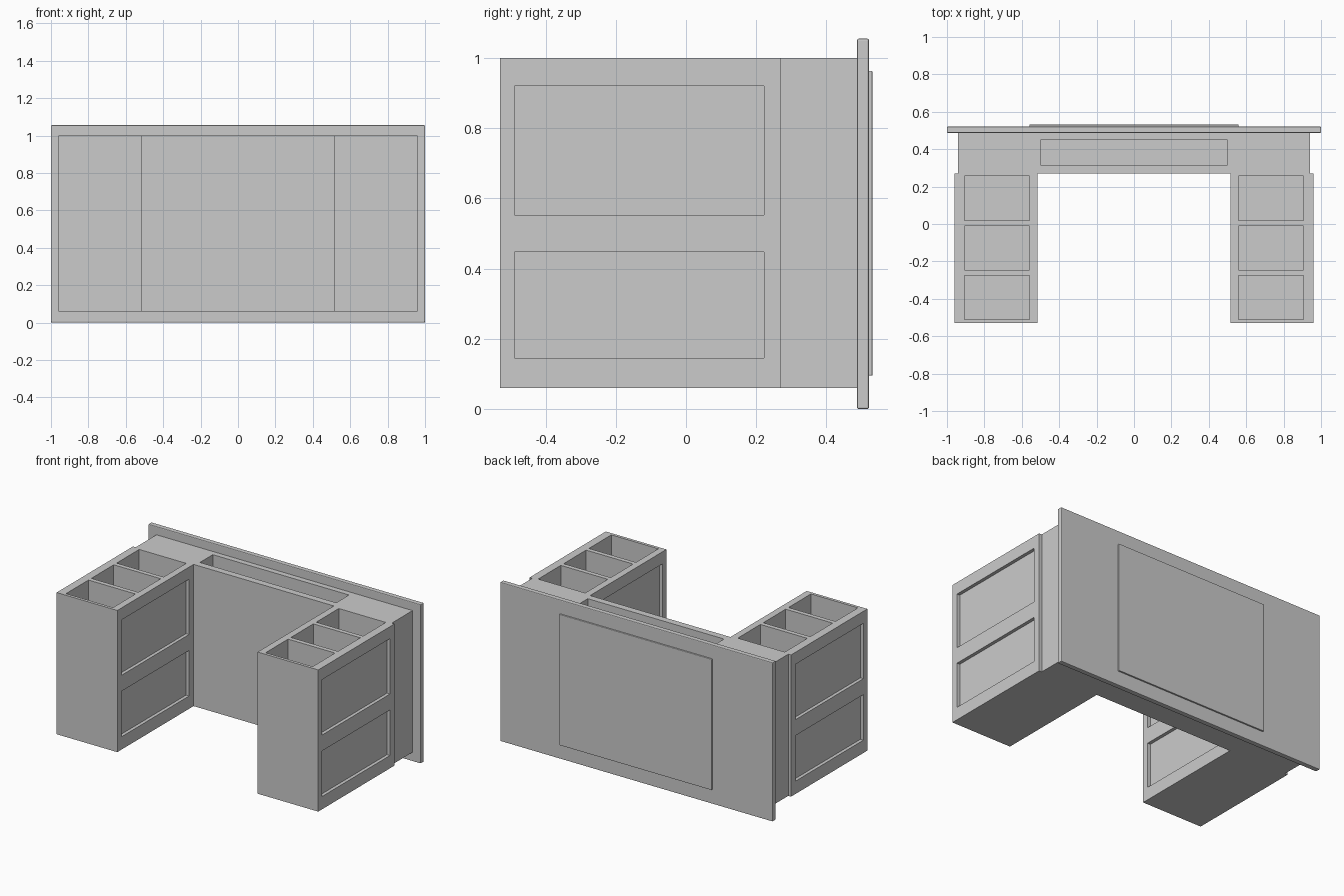
import bpy, bmesh
from mathutils import Vector

if "Cube" in bpy.data.objects:
    bpy.data.objects.remove(bpy.data.objects["Cube"])


def add_box(bm, lo, hi):
    """Add an axis-aligned box between two corners."""
    lo, hi = Vector(lo), Vector(hi)
    verts = bmesh.ops.create_cube(bm, size=1)["verts"]
    for v in verts:
        v.co = (lo + hi) / 2 + v.co * (hi - lo)


def make_object(name, bm):
    bmesh.ops.recalc_face_normals(bm, faces=bm.faces)
    mesh = bpy.data.meshes.new(name)
    bm.to_mesh(mesh)
    bm.free()
    obj = bpy.data.objects.new(name, mesh)
    bpy.context.collection.objects.link(obj)
    return obj


def slab(name, lo, hi, bevel):
    bm = bmesh.new()
    add_box(bm, lo, hi)
    obj = make_object(name, bm)
    mod = obj.modifiers.new("soft_edges", "BEVEL")
    mod.width, mod.segments = bevel, 2
    return obj


Z0, Z1 = 0.06, 1.0

# Carcass: U-shaped plan (two pedestals and the connecting body)
half = [(0.515, 0.27), (0.515, -0.53), (0.96, -0.53), (0.96, 0.27),
        (0.94, 0.27), (0.94, 0.49)]
plan = half + [(-x, y) for x, y in reversed(half)]
bm = bmesh.new()
face = bm.faces.new([bm.verts.new((x, y, Z0)) for x, y in plan])
top = bmesh.ops.extrude_face_region(bm, geom=[face])["geom"]
for v in top:
    if isinstance(v, bmesh.types.BMVert):
        v.co.z = Z1
carcass = make_object("desk_carcass", bm)

# Openings: drawer bays and recessed side panels
bm = bmesh.new()
FLOOR, OUT = 0.12, 0.05
add_box(bm, (-0.5, 0.315, FLOOR), (0.5, 0.45, Z1 + OUT))
for s in (-1, 1):
    for y0, y1 in ((-0.51, -0.275), (-0.245, -0.01), (0.02, 0.257)):
        xs = sorted((s * 0.56, s * 0.905))
        add_box(bm, (xs[0], y0, FLOOR), (xs[1], y1, Z1 + OUT))
    for z0, z1 in ((0.145, 0.447), (0.553, 0.92)):
        for xa, xb in ((0.938, 0.96 + OUT), (0.515 - OUT, 0.537)):
            xs = sorted((s * xa, s * xb))
            add_box(bm, (xs[0], -0.488, z0), (xs[1], 0.222, z1))
cutter = make_object("opening_cutter", bm)
cutter.hide_render = True

mod = carcass.modifiers.new("openings", "BOOLEAN")
mod.operation, mod.solver, mod.object = "DIFFERENCE", "EXACT", cutter
bpy.context.view_layer.objects.active = carcass
carcass.select_set(True)
bpy.ops.object.modifier_apply(modifier=mod.name)
bpy.data.objects.remove(cutter)

# Desk top and the thin writing pad on it
slab("desk_top", (-1, 0.487, 0), (1, 0.521, 1.055), 0.005)
slab("writing_pad", (-0.56, 0.515, 0.095), (0.56, 0.531, 0.963), 0.003)
